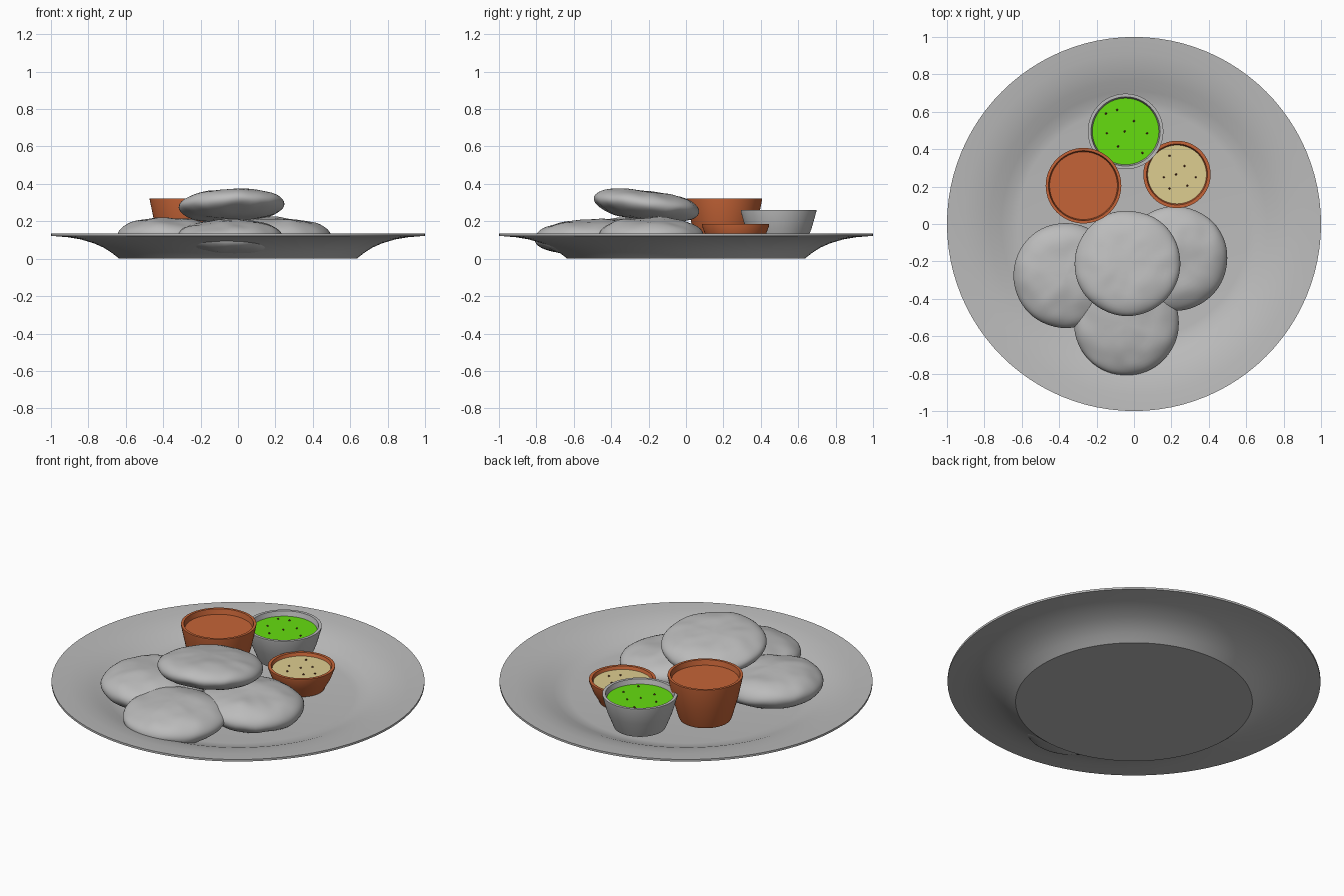
import bpy, bmesh, math
from mathutils import Vector, noise, Matrix

if "Cube" in bpy.data.objects:
    bpy.data.objects.remove(bpy.data.objects["Cube"])


def material(name, rgb):
    m = bpy.data.materials.new(name)
    m.diffuse_color = (*rgb, 1)
    m.use_nodes = True
    m.node_tree.nodes["Principled BSDF"].inputs["Base Color"].default_value = m.diffuse_color
    return m


GREY = material("light grey", (0.5, 0.5, 0.5))
ORANGE = material("terracotta orange", (0.56, 0.127, 0.038))
GREEN = material("chutney green", (0.13, 0.72, 0.005))
CREAM = material("chutney cream", (0.73, 0.61, 0.28))
BROWN = material("spice brown", (0.16, 0.04, 0.015))


def finish(bm, name, mat, loc=(0, 0, 0), angle=35):
    bmesh.ops.recalc_face_normals(bm, faces=bm.faces)
    me = bpy.data.meshes.new(name)
    bm.to_mesh(me)
    bm.free()
    me.materials.append(mat)
    ob = bpy.data.objects.new(name, me)
    ob.location = loc
    bpy.context.collection.objects.link(ob)
    bpy.ops.object.select_all(action='DESELECT')
    ob.select_set(True)
    bpy.context.view_layer.objects.active = ob
    bpy.ops.object.shade_smooth_by_angle(angle=math.radians(angle))
    return ob


def lathe(profile, steps):
    """Spin a closed (r, z) profile that starts and ends on the axis."""
    bm = bmesh.new()
    vs = [bm.verts.new((r, 0, z)) for r, z in profile]
    es = [bm.edges.new(p) for p in zip(vs, vs[1:])]
    bmesh.ops.spin(bm, geom=vs + es, cent=(0, 0, 0), axis=(0, 0, 1),
                   angle=2 * math.pi, steps=steps, use_duplicate=False)
    bmesh.ops.remove_doubles(bm, verts=bm.verts, dist=1e-4)
    return bm


# Plate: flat foot, curved well, wide flared rim
plate = [(0, 0), (0.635, 0), (0.65, 0.012), (0.68, 0.035), (0.72, 0.06),
         (0.77, 0.082), (0.84, 0.103), (0.91, 0.115), (1, 0.122), (1, 0.134),
         (0.91, 0.128), (0.84, 0.117), (0.77, 0.098), (0.71, 0.074),
         (0.66, 0.057), (0.62, 0.052), (0, 0.052)]
finish(lathe(plate, 96), "plate", GREY)


# Rice cakes: flattened, slightly lumpy rounds
def rice_cake(name, loc, r, h, tilt_x, tilt_y, seed):
    n = 28
    prof = []
    for i in range(n + 1):
        t = -math.pi / 2 + math.pi * i / n
        c = max(math.cos(t), 0) ** 0.8 if 0 < i < n else 0
        prof.append((r * c, h * math.sin(t)))
    bm = lathe(prof, 64)
    for v in bm.verts:
        p = v.co.copy()
        k = noise.noise(Vector((p.x * 6, p.y * 6, p.z * 7 + seed * 5.3)))
        k2 = noise.noise(Vector((p.x * 13, p.y * 13, seed * 3.1 + p.z * 9)))
        v.co.z += 0.012 * k + 0.005 * k2
        s = 1 + 0.012 * k
        v.co.x *= s
        v.co.y *= s
    rot = Matrix.Rotation(math.radians(tilt_x), 3, 'X') @ \
        Matrix.Rotation(math.radians(tilt_y), 3, 'Y')
    bmesh.ops.rotate(bm, verts=bm.verts, matrix=rot)
    finish(bm, name, GREY, loc, 60)


rice_cake("rice_cake_left", (-0.365, -0.275, 0.123), 0.28, 0.092, 0, 1, 1)
rice_cake("rice_cake_right", (0.22, -0.185, 0.127), 0.28, 0.092, 0, 3, 2)
rice_cake("rice_cake_front", (-0.04, -0.53, 0.118), 0.28, 0.09, 3, 0, 3)
rice_cake("rice_cake_top", (-0.035, -0.21, 0.285), 0.283, 0.08, -7, -2, 4)


# Dip bowls: tapered cup with a thin lip and a filling disc
def bowl(name, x, y, r, rb, z0, z1, fill_z, lip, mat, fill_mat):
    w = lip
    prof = [(0, z0), (rb - 0.02, z0), (rb - 0.006, z0 + 0.006), (rb, z0 + 0.02),
            (rb + (r - rb) * 0.55, z0 + (z1 - z0) * 0.5), (r, z1 - 0.008),
            (r, z1), (r - w, z1),
            (rb + (r - rb) * 0.55 - w, z0 + (z1 - z0) * 0.5),
            (rb - w, z0 + 0.025), (0, z0 + 0.02)]
    finish(lathe(prof, 64), name, mat, (x, y, 0))
    # filling reaches the inner wall at its own level
    f = (fill_z - z0) / (z1 - z0)
    fr = rb + (r - rb) * f - w + 0.004
    finish(lathe([(0, fill_z - 0.02), (fr - 0.004, fill_z - 0.02),
                  (fr, fill_z), (0, fill_z)], 64),
           name + "_filling", fill_mat, (x, y, 0))


bowl("stew_bowl", -0.27, 0.205, 0.202, 0.145, 0.062, 0.322, 0.292, 0.015, ORANGE, ORANGE)
bowl("green_dip_bowl", -0.045, 0.495, 0.202, 0.145, 0.062, 0.26, 0.232, 0.017, GREY, GREEN)
bowl("cream_dip_bowl", 0.23, 0.265, 0.18, 0.13, 0.05, 0.185, 0.167, 0.017, ORANGE, CREAM)


# Spice specks on the two dips
def specks(name, z, spots):
    bm = bmesh.new()
    for x, y in spots:
        bmesh.ops.create_icosphere(bm, subdivisions=1, radius=0.006,
                                   matrix=Matrix.Translation((x, y, z)))
    finish(bm, name, BROWN)


specks("green_dip_specks", 0.233, [(-.15, .59), (-.09, .61), (0, .55), (-.05, .495),
                                   (-.145, .485), (.07, .485), (-.085, .415), (.045, .38)])
specks("cream_dip_specks", 0.168, [(.19, .365), (.27, .31), (.33, .25), (.19, .19),
                                   (.285, .205), (.16, .25), (.225, .265)])
